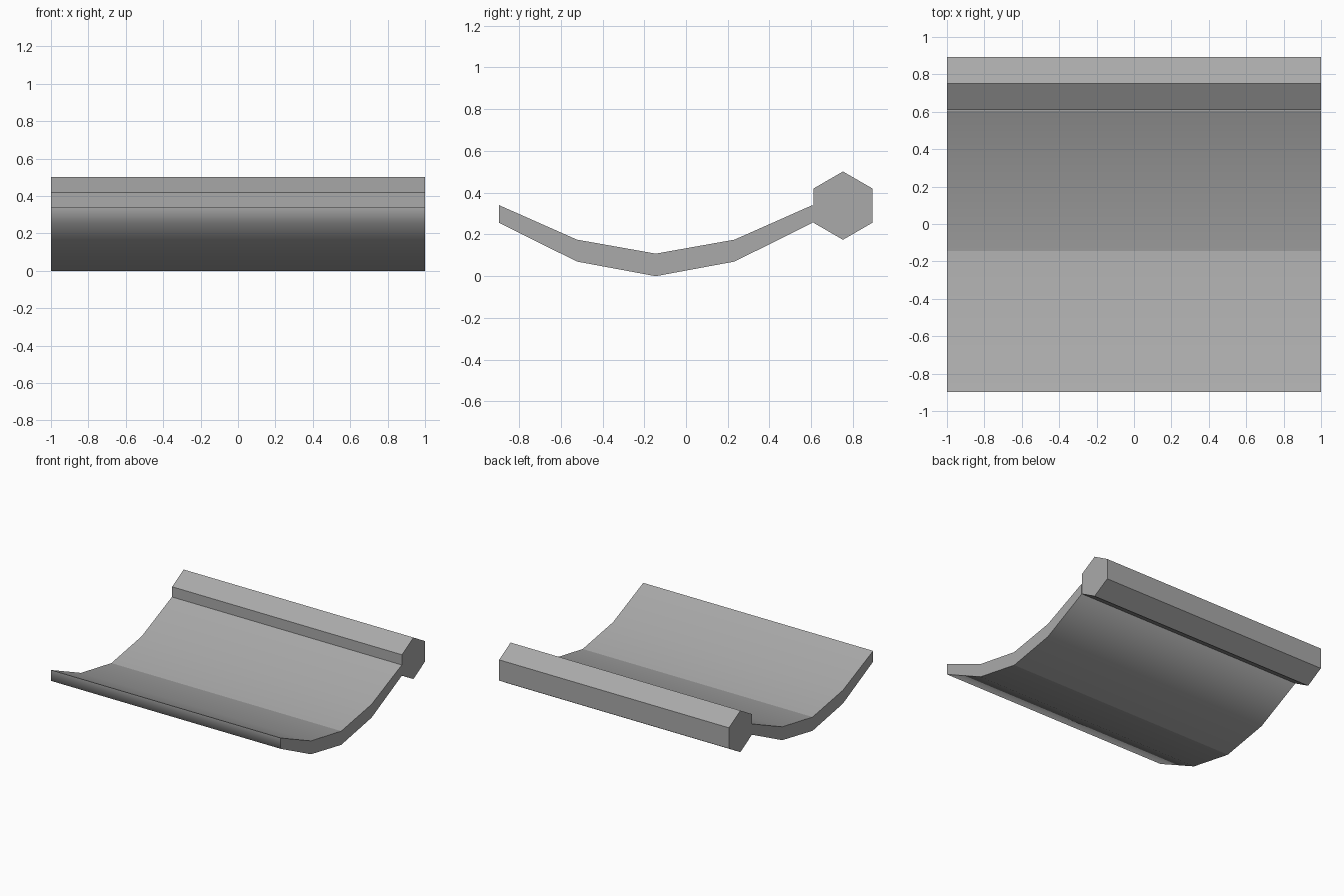
import bpy
import bmesh
import math

cube = bpy.data.objects.get("Cube")
if cube:
    bpy.data.objects.remove(cube)

HALF_WIDTH = 1.0
CREASE_Y = -0.145

grey = bpy.data.materials.new("plain grey")
grey.use_nodes = True
colour = (0.4, 0.4, 0.4, 1)
grey.diffuse_color = colour
grey.node_tree.nodes["Principled BSDF"].inputs["Base Color"].default_value = colour


def extrude_profile(name, profile, smooth_angle=0):
    """Extrude a closed (y, z) outline across the full width."""
    bm = bmesh.new()
    cap = bm.faces.new([bm.verts.new((-HALF_WIDTH, y, z)) for y, z in profile])
    result = bmesh.ops.extrude_face_region(bm, geom=[cap], use_keep_orig=True)
    moved = [g for g in result["geom"] if isinstance(g, bmesh.types.BMVert)]
    bmesh.ops.translate(bm, verts=moved, vec=(2 * HALF_WIDTH, 0, 0))
    bmesh.ops.recalc_face_normals(bm, faces=bm.faces)
    for face in bm.faces:
        face.smooth = smooth_angle > 0 and abs(face.normal.x) < 0.5
    # Rounded shading, kept crisp at the rims and the central crease
    for edge in bm.edges:
        on_crease = all(abs(v.co.y - CREASE_Y) < 0.001 for v in edge.verts)
        edge.smooth = edge.calc_face_angle(0) < smooth_angle and not on_crease
    mesh = bpy.data.meshes.new(name)
    bm.to_mesh(mesh)
    bm.free()
    mesh.materials.append(grey)
    obj = bpy.data.objects.new(name, mesh)
    bpy.context.collection.objects.link(obj)
    return obj


# Curved plate: half section as (distance from crease, top z, bottom z)
half = [(0, 0.108, 0), (0.377, 0.175, 0.07), (0.752, 0.341, 0.256)]
stations = [(-d, t, b) for d, t, b in reversed(half[1:])] + half
top = [(CREASE_Y + d, t) for d, t, b in stations]
bottom = [(CREASE_Y + d, b) for d, t, b in stations]
extrude_profile("curved_plate", top + bottom[::-1], math.radians(70))

# Hexagonal bar along the back rim
radius = 0.1635
bar = []
for i in range(6):
    a = math.radians(30 + 60 * i)
    bar.append((0.752 + radius * math.cos(a), 0.338 + radius * math.sin(a)))
extrude_profile("hexagonal_bar", bar)
